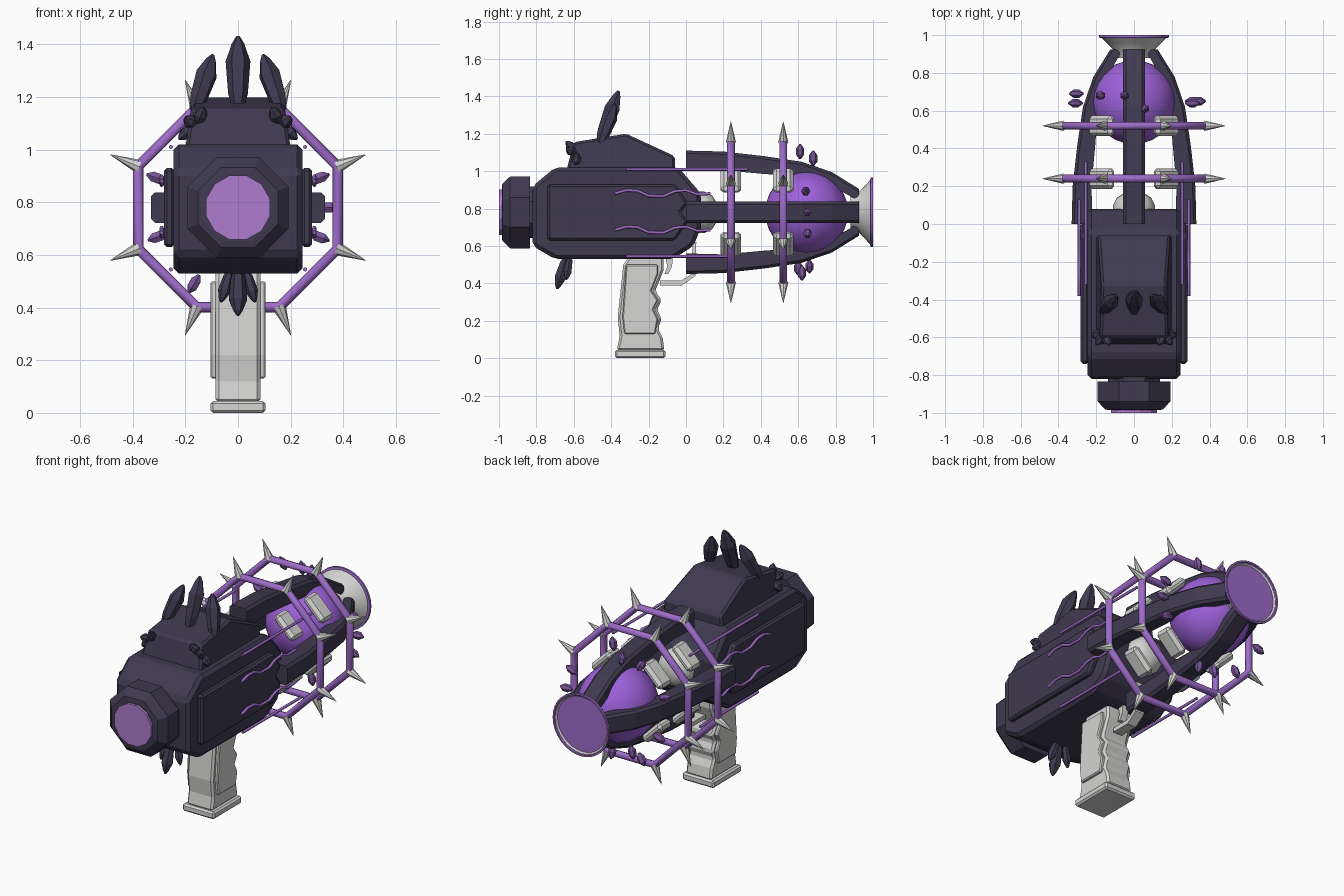
import bpy, bmesh, math
from mathutils import Vector, Matrix

if "Cube" in bpy.data.objects:
    bpy.data.objects.remove(bpy.data.objects["Cube"])

def mat(name, c):
    m = bpy.data.materials.new(name)
    m.diffuse_color = (*c, 1)
    m.use_nodes = True
    m.node_tree.nodes["Principled BSDF"].inputs["Base Color"].default_value = m.diffuse_color
    return m

DARK = mat("dark slate", (.05, .042, .08))
PURPLE = mat("purple metal", (.34, .15, .58))
ORB = mat("bright violet", (.34, .12, .70))
LENS = mat("lilac lens", (.42, .20, .62))
CRYSTAL = mat("dull violet crystal", (.19, .09, .32))
PALE = mat("pale grey", (.66, .66, .65))
CZ = 0.78                                    # height of the barrel axis

def finish(name, bm, m, bevel=0, smooth=False):
    bmesh.ops.recalc_face_normals(bm, faces=bm.faces[:])
    me = bpy.data.meshes.new(name)
    bm.to_mesh(me)
    bm.free()
    me.materials.append(m)
    ob = bpy.data.objects.new(name, me)
    bpy.context.collection.objects.link(ob)
    if bevel:
        b = ob.modifiers.new("bevel", "BEVEL")
        b.width, b.segments, b.limit_method = bevel, 1, 'ANGLE'
    if smooth:
        bpy.context.view_layer.objects.active = ob
        ob.select_set(True)
        bpy.ops.object.shade_smooth_by_angle(angle=math.radians(40))
        ob.select_set(False)
    return ob

def loft(bm, rings):
    """Skin a list of equal-length point rings and cap both ends."""
    rs = [[bm.verts.new(p) for p in r] for r in rings]
    n = len(rs[0])
    for a, b in zip(rs, rs[1:]):
        for i in range(n):
            j = (i + 1) % n
            bm.faces.new((a[i], a[j], b[j], b[i]))
    bm.faces.new(rs[0])
    bm.faces.new(rs[-1][::-1])

def prism(name, prof, x0, x1, m, bevel=0, taper=None):
    """Extrude a side profile (y, z) between two x values."""
    bm = bmesh.new()
    loft(bm, [[(x, y, z) for y, z in prof] for x in (x0, x1)])
    if taper:
        for v in bm.verts:
            v.co.x *= taper(v.co)
    return finish(name, bm, m, bevel)

def lathe(name, prof, n, m, smooth=False, turn=0):
    """Revolve (y, radius) points around the barrel axis."""
    bm = bmesh.new()
    ang = [2 * math.pi * (i + turn) / n for i in range(n)]
    loft(bm, [[(r * math.cos(a), y, CZ + r * math.sin(a)) for a in ang] for y, r in prof])
    return finish(name, bm, m, 0, smooth)

def tube(name, pts, r, m, closed=False, n=8):
    cu = bpy.data.curves.new(name, 'CURVE')
    cu.dimensions, cu.bevel_depth, cu.bevel_resolution = '3D', r, n // 4
    cu.use_fill_caps = True
    s = cu.splines.new('POLY')
    s.points.add(len(pts) - 1)
    for p, q in zip(s.points, pts):
        p.co = (*q, 1)
    s.use_cyclic_u = closed
    cu.materials.append(m)
    ob = bpy.data.objects.new(name, cu)
    bpy.context.collection.objects.link(ob)
    bpy.context.view_layer.objects.active = ob
    ob.select_set(True)
    bpy.ops.object.convert(target='MESH')
    bpy.context.object.select_set(False)

def spindle(name, base, tip, r, m, prof, n=6):
    """Faceted shape from base to tip; prof holds (fraction, radius factor)."""
    base, tip = Vector(base), Vector(tip)
    q = (tip - base).to_track_quat('Z', 'Y')
    L = (tip - base).length
    bm = bmesh.new()
    loft(bm, [[base + q @ Vector((r * k * math.cos(2 * math.pi * i / n),
               r * k * math.sin(2 * math.pi * i / n), L * t)) for i in range(n)] for t, k in prof])
    finish(name, bm, m)

GEM = [(0, .5), (.2, .8), (.65, 1), (.9, .5), (1, .15)]
SHARD = [(0, .25), (.3, 1), (.7, 1), (1, .2)]
CONE = [(0, 1), (1, .04)]

def around(a, y, r):
    return (r * math.cos(a), y, CZ + r * math.sin(a))

# Main body, top housing and side panels
prism("body", [(-.82, .60), (-.70, .53), (-.07, .53), (.04, .60), (.08, .70), (.08, .88),
               (-.04, 1.02), (-.70, 1.02), (-.82, .92)], -.245, .245, DARK, .02)
prism("top_housing", [(-.64, 1.0), (-.60, 1.155), (-.32, 1.20), (-.06, 1.08), (-.06, 1.0)],
      -.20, .20, DARK, .012, lambda c: 1 - .8 * max(0, c.z - 1.02))
for s in (-1, 1):
    prism("side_panel", [(-.74, .63), (-.06, .63), (.01, .73), (-.03, .78), (.01, .83), (-.06, .93), (-.74, .93)],
          s * .24, s * .282, DARK, .012)

# Rear muzzle cap with round lens
lathe("end_cap", [(-.80, .15), (-.835, .15), (-.835, .208), (-.94, .208), (-.982, .165), (-.985, .14)],
      8, DARK, turn=.5)
lathe("end_lens", [(-.98, .126), (-1.0, .126)], 12, LENS, turn=.5)

# Energy orb, neck dome, flared nozzle with coloured rim
bm = bmesh.new()
bmesh.ops.create_uvsphere(bm, u_segments=24, v_segments=14, radius=.222,
                          matrix=Matrix.Translation((0, .645, CZ)) @ Matrix.Rotation(math.pi / 2, 4, 'X'))
finish("orb", bm, ORB, 0, True)
lathe("neck_dome", [(.04, .11), (.10, .11), (.14, .09), (.165, .05)], 16, PALE, True)
lathe("nozzle", [(.88, .09), (.915, .10), (.96, .145), (.992, .18), (.992, .172), (.95, .125), (.935, .115)],
      32, PALE, True)
lathe("nozzle_rim", [(.985, .176), (.987, .186), (1.0, .186), (1.0, .176), (.985, .172)], 32, PURPLE)

# Four curved prongs, with slots in the nozzle and pale pads between them
for k in range(4):
    a = k * math.pi / 2
    rot = Matrix.Translation((0, 0, CZ)) @ Matrix.Rotation(a, 4, 'Y')
    bm = bmesh.new()
    loft(bm, [[rot @ Vector(p) for p in ((-.058, y, ri), (-.058, y, ro - .015), (-.043, y, ro),
              (.043, y, ro), (.058, y, ro - .015), (.058, y, ri))]
              for y, ro, ri in ((0, .33, .22), (.2, .325, .225), (.42, .30, .205), (.62, .27, .19),
                                (.78, .215, .14), (.925, .125, .06))])
    finish("prong", bm, DARK)
    bm = bmesh.new()
    bmesh.ops.create_cube(bm, size=1, matrix=rot @ Matrix.Translation((0, .936, .085))
                          @ Matrix.Diagonal((.08, .008, .016, 1)))
    finish("nozzle_slot", bm, DARK)
    diag = Matrix.Translation((0, 0, CZ)) @ Matrix.Rotation(a + math.pi / 4, 4, 'Y')
    for y in (.24, .52):
        bm = bmesh.new()
        bmesh.ops.create_cube(bm, size=1, matrix=diag @ Matrix.Translation((0, y, .24))
                              @ Matrix.Diagonal((.17, .11, .05, 1)))
        finish("cage_pad", bm, PALE, .018)

# Two octagonal hoops with spikes
for y in (.24, .52):
    angs = [math.pi / 8 + i * math.pi / 4 for i in range(8)]
    tube("hoop", [around(a, y, .41) for a in angs], .021, PURPLE, True)
    for a in angs:
        spindle("hoop_spike", around(a, y, .405), around(a, y, .525), .027, PALE, CONE, 8)

# Straight rods and wavy veins on both sides
WAVE = [(-.38, 0), (-.32, .018), (-.26, .015), (-.20, -.012), (-.12, -.014),
        (-.06, .012), (0, .018), (.06, -.004), (.13, 0)]
for s in (-1, 1):
    for z, y0, y1 in ((1.01, -.32, .33), (.545, -.32, .23)):
        tube("rod", [(s * .255, y0, z), (s * .255, y1, z)], .008, PURPLE)
    for z in (.88, .685):
        tube("vein", [(s * .29, y, z + d) for y, d in WAVE], .008, PURPLE)

# Dark crystals on the housing and under the body
spindle("tall_crystal", (0, -.46, 1.16), (0, -.36, 1.43), .047, DARK, GEM)
spindle("under_crystal", (0, -.64, .54), (0, -.69, .37), .035, DARK, GEM)
for s in (-1, 1):
    spindle("tall_crystal", (s * .165, -.46, 1.15), (s * .095, -.38, 1.36), .042, DARK, GEM)
    spindle("under_crystal", (s * .03, -.62, .54), (s * .065, -.64, .42), .024, DARK, GEM)
    for dx, dy, dz in ((.04, -.04, .03), (.065, .01, -.05), (-.03, -.04, .07)):
        spindle("cluster_crystal", (s * .16, -.58, 1.09), (s * (.16 + dx), -.60 + dy, 1.09 + dz),
                .026, DARK, GEM)

# Small violet crystals floating around the orb
for a, y, r in ((80, .61, .325), (100, .68, .29), (20, .64, .325), (160, .64, .325), (-20, .65, .325),
                (200, .69, .32), (-80, .62, .325), (258, .60, .30), (0, .65, .335), (122, .68, .33),
                (240, .66, .33)):
    a = math.radians(a)
    spindle("orb_crystal", around(a, y, r - .035), around(a, y, r + .045), .022, CRYSTAL, SHARD)

# Grip with finger grooves, cheek panels, foot, trigger and guard
prism("grip", [(-.30, .55), (-.335, .50), (-.365, .22), (-.355, .12), (-.37, .04), (-.115, .04), (-.125, .11),
               (-.15, .16), (-.13, .21), (-.155, .26), (-.13, .31), (-.165, .36), (-.14, .42),
               (-.12, .47), (-.12, .55)], -.085, .085, PALE, .012)
for s in (-1, 1):
    prism("grip_cheek", [(-.32, .50), (-.34, .22), (-.33, .13), (-.165, .13), (-.15, .21), (-.175, .26),
                         (-.15, .31), (-.185, .36), (-.15, .45), (-.15, .50)], s * .08, s * .104, PALE, .006)
prism("grip_foot", [(-.38, 0), (-.11, 0), (-.11, .045), (-.38, .045)], -.105, .105, PALE, .01)
prism("trigger_guard", [(-.14, .39), (-.02, .39), (.05, .44), (.055, .62), (.035, .62), (.03, .45),
                        (-.025, .415), (-.14, .415)], -.03, .03, PALE)
prism("trigger", [(-.11, .54), (-.10, .49), (-.115, .45), (-.095, .45), (-.075, .49), (-.07, .54)],
      -.02, .02, PALE)
